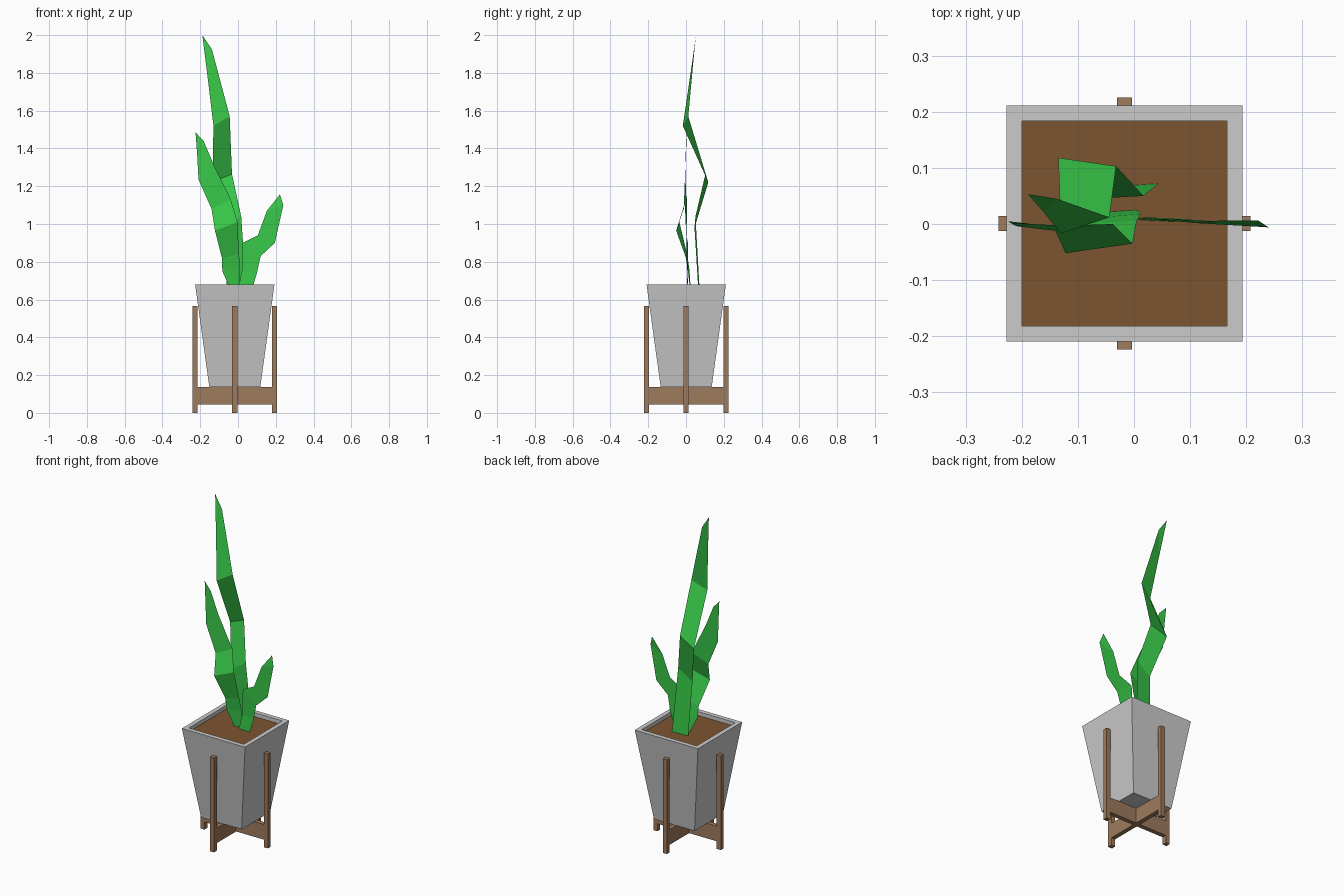
import bpy, bmesh

if "Cube" in bpy.data.objects:
    bpy.data.objects.remove(bpy.data.objects["Cube"])

CX, CY = -0.017, 0.001   # centre of pot and stand


def material(name, color):
    m = bpy.data.materials.new(name)
    m.diffuse_color = (*color, 1)
    m.use_nodes = True
    m.node_tree.nodes["Principled BSDF"].inputs["Base Color"].default_value = m.diffuse_color
    return m


wood = material("wood", (0.345, 0.197, 0.11))
soil_brown = material("soil", (0.203, 0.091, 0.03))
green = material("leaf", (0.04, 0.58, 0.066))


def finish(name, bm, mat=None):
    bmesh.ops.recalc_face_normals(bm, faces=bm.faces)
    me = bpy.data.meshes.new(name)
    bm.to_mesh(me)
    bm.free()
    if mat:
        me.materials.append(mat)
    ob = bpy.data.objects.new(name, me)
    bpy.context.collection.objects.link(ob)
    return ob


def square(bm, half, z):
    return [bm.verts.new((CX + half * sx, CY + half * sy, z))
            for sx, sy in ((-1, -1), (1, -1), (1, 1), (-1, 1))]


def box(name, center, size, mat):
    bm = bmesh.new()
    bmesh.ops.create_cube(bm, size=1)
    for v in bm.verts:
        v.co = [c + s * p for c, s, p in zip(center, size, v.co)]
    return finish(name, bm, mat)


def leaf(name, left, right, tip):
    """Folded one-sheet ribbon between two edges, closed by a tip point."""
    bm = bmesh.new()
    L = [bm.verts.new(p) for p in left]
    R = [bm.verts.new(p) for p in right]
    for i in range(len(L) - 1):
        bm.faces.new((L[i], R[i], R[i + 1], L[i + 1]))
    bm.faces.new((L[-1], R[-1], bm.verts.new(tip)))
    return finish(name, bm, green)


# Tapered square pot with flat rim and short inner wall
bm = bmesh.new()
rings = [square(bm, h, z) for h, z in
         ((0.135, 0.137), (0.21, 0.68), (0.183, 0.68), (0.183, 0.655))]
for a, b in zip(rings, rings[1:]):
    for i in range(4):
        j = (i + 1) % 4
        bm.faces.new((a[i], a[j], b[j], b[i]))
bm.faces.new(rings[0][::-1])
finish("pot", bm)

# Soil
bm = bmesh.new()
bm.faces.new(square(bm, 0.183, 0.657))
finish("soil", bm, soil_brown)

# Stand: a leg at the middle of each side, joined by crossed bars
T, OUT = 0.027, 0.211
for name, dx, dy in (("left", -1, 0), ("right", 1, 0), ("front", 0, -1), ("back", 0, 1)):
    box(name + "_leg", (CX + dx * OUT, CY + dy * OUT, 0.283), (T, T, 0.566), wood)
box("cross_bar_x", (CX, CY, 0.091), (0.4, T, 0.091), wood)
box("cross_bar_y", (CX, CY, 0.091), (T, 0.4, 0.091), wood)

# Leaves
leaf("tall_leaf",
     [(-0.06, 0.065, 0.655), (-0.075, 0.045, 0.98), (-0.135, 0.118, 1.22),
      (-0.13, -0.017, 1.52), (-0.16, 0.02, 1.77)],
     [(0.043, 0.072, 0.655), (0.017, 0.05, 1.04), (-0.032, 0.103, 1.265),
      (-0.044, 0.012, 1.57), (-0.138, 0.045, 1.925)],
     (-0.189, 0.053, 2.0))
leaf("left_leaf",
     [(-0.04, 0.022, 0.655), (-0.083, 0.01, 0.75), (-0.085, 0.0, 0.82),
      (-0.122, -0.052, 0.965), (-0.14, -0.012, 1.08), (-0.209, -0.004, 1.235),
      (-0.217, 0.0, 1.38)],
     [(0.005, 0.025, 0.655), (0.012, 0.018, 0.76), (0.005, 0.006, 0.84),
      (-0.003, -0.035, 1.01), (-0.038, 0.0, 1.13), (-0.127, -0.003, 1.31),
      (-0.182, 0.0, 1.44)],
     (-0.225, 0.005, 1.485))
leaf("right_leaf",
     [(0.0, 0.008, 0.655), (0.02, 0.012, 0.75), (0.025, 0.01, 0.9),
      (0.105, 0.002, 0.94), (0.153, 0.006, 1.07)],
     [(0.075, 0.004, 0.655), (0.1, 0.008, 0.74), (0.12, 0.001, 0.83),
      (0.195, 0.003, 0.9), (0.24, -0.006, 1.1)],
     (0.222, 0.006, 1.157))
